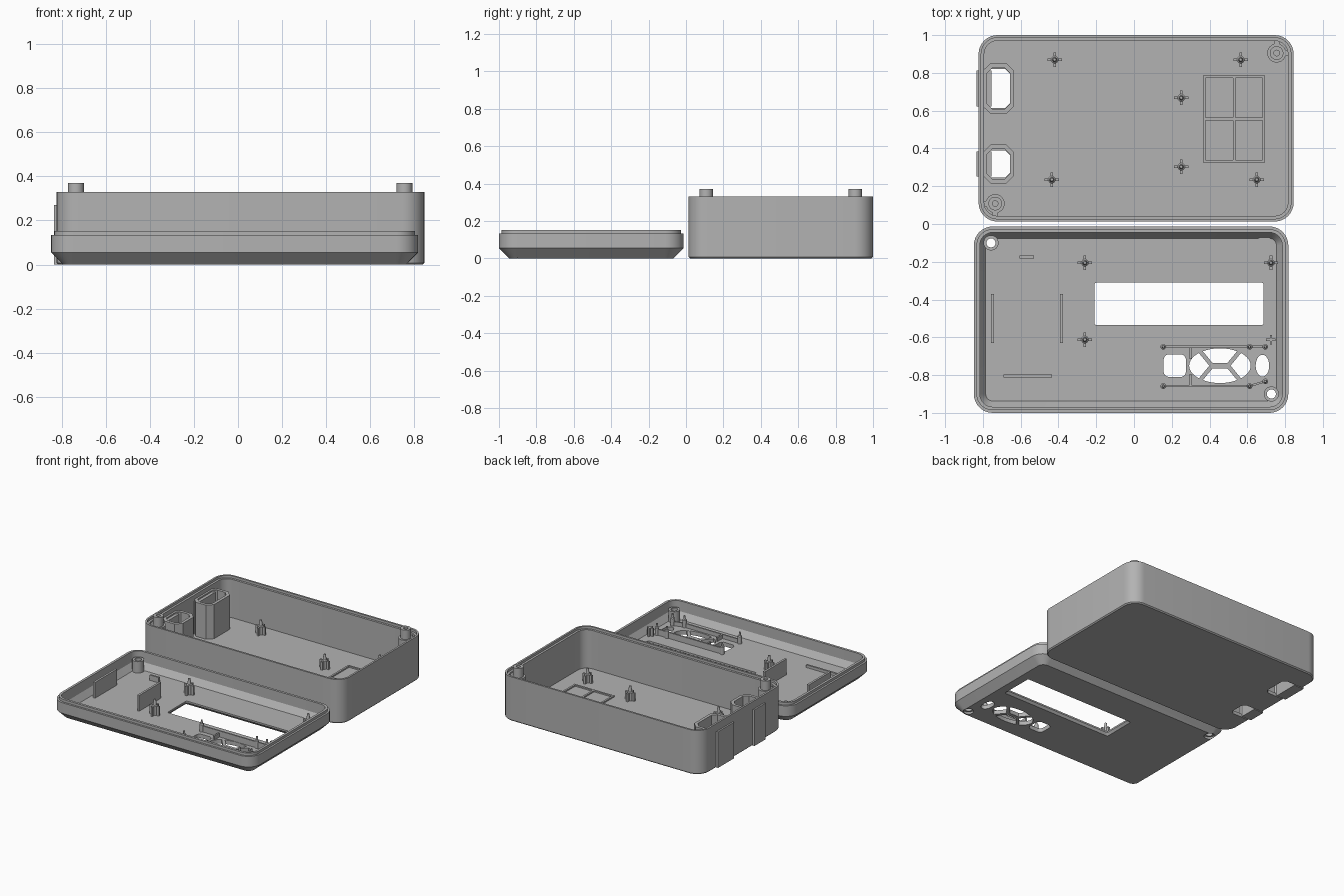
import bpy, bmesh
from math import sin, cos, pi, atan2, hypot

old = bpy.data.objects.get("Cube")
if old:
    bpy.data.objects.remove(old, do_unlink=True)

GREY = (0.45, 0.45, 0.45, 1)
mat = bpy.data.materials.new("plastic_grey")
mat.use_nodes = True
mat.diffuse_color = GREY
mat.node_tree.nodes["Principled BSDF"].inputs["Base Color"].default_value = GREY


# ---------- helpers ----------
def rrect(x0, x1, y0, y1, r, z, seg=8):
    """Rounded rectangle loop at height z."""
    pts = []
    corners = [(x1 - r, y1 - r), (x0 + r, y1 - r), (x0 + r, y0 + r), (x1 - r, y0 + r)]
    for k, (cx, cy) in enumerate(corners):
        for i in range(seg + 1):
            a = pi / 2 * (k + i / seg)
            pts.append((cx + r * cos(a), cy + r * sin(a), z))
    return pts


def ellipse(cx, cy, rx, ry, z, n=24):
    return [(cx + rx * cos(2 * pi * i / n), cy + ry * sin(2 * pi * i / n), z) for i in range(n)]


def loft(name, loops, closed=False):
    """Skin matching loops; cap both ends, or join last to first."""
    bm = bmesh.new()
    rings = [[bm.verts.new(p) for p in lp] for lp in loops]
    pairs = list(zip(rings, rings[1:]))
    if closed:
        pairs.append((rings[-1], rings[0]))
    else:
        bm.faces.new(rings[0])
        bm.faces.new(rings[-1])
    n = len(rings[0])
    for a, b in pairs:
        for i in range(n):
            j = (i + 1) % n
            bm.faces.new((a[i], a[j], b[j], b[i]))
    bmesh.ops.recalc_face_normals(bm, faces=bm.faces)
    me = bpy.data.meshes.new(name)
    bm.to_mesh(me)
    bm.free()
    me.materials.append(mat)
    ob = bpy.data.objects.new(name, me)
    bpy.context.collection.objects.link(ob)
    return ob


def box(name, x0, x1, y0, y1, z0, z1):
    return loft(name, [[(x0, y0, z), (x1, y0, z), (x1, y1, z), (x0, y1, z)] for z in (z0, z1)])


def bar(name, a, b, w, z0, z1):
    """Upright wall of width w from point a to point b."""
    ob = box(name, 0, hypot(b[0] - a[0], b[1] - a[1]), -w / 2, w / 2, z0, z1)
    ob.location = (a[0], a[1], 0)
    ob.rotation_euler.z = atan2(b[1] - a[1], b[0] - a[0])
    return ob


def cyl(name, x, y, r, z0, z1, n=24):
    return loft(name, [ellipse(x, y, r, r, z, n) for z in (z0, z1)])


def tray(name, x0, x1, y0, y1, r, profile):
    return loft(name, [rrect(x0 + d, x1 - d, y0 + d, y1 - d, max(r - d, 0.02), z) for d, z in profile])


def cut(ob, cutters):
    bpy.context.view_layer.objects.active = ob
    for c in cutters:
        m = ob.modifiers.new("cut", "BOOLEAN")
        m.operation = "DIFFERENCE"
        m.solver = "EXACT"
        m.object = c
        bpy.ops.object.modifier_apply(modifier=m.name)
        bpy.data.objects.remove(c, do_unlink=True)


def standoff(name, x, y, z0, z1, tip):
    """Cross-ribbed support with a locating pin."""
    s, t = 0.038, 0.007
    box(name + "_rib_x", x - s, x + s, y - t, y + t, z0, z1)
    box(name + "_rib_y", x - t, x + t, y - s, y + s, z0, z1)
    loft(name + "_pin", [ellipse(x, y, r, r, z, 16) for r, z in
                         ((0.02, z0), (0.02, z1), (0.013, z1 + 0.005), (0.008, tip))])


# ---------- deep base tray ----------
FLOOR = 0.025
base = tray("base_tray", -0.823, 0.845, 0.013, 1.0, 0.1,
            [(0.008, 0), (0, 0.008), (0, 0.33), (0.014, 0.33), (0.014, 0.312),
             (0.03, 0.312), (0.03, FLOOR)])
wells = {"large": (0.585, 0.85), "small": (0.215, 0.42)}
cutters = []
for a, b in wells.values():
    cutters.append(loft("well_cutter", [rrect(-0.9, -0.657, a + 0.03, b - 0.03, 0.025, z, 1)
                                        for z in (-0.01, 0.27)]))
cut(base, cutters)

# cable wells: chamfered sleeve inside, cover plate outside
for size, (a, b) in wells.items():
    loft(size + "_well_sleeve",
         [rrect(-0.80 + d, -0.635 - d, a + d, b - d, 0.04 - d / 2, z, 1)
          for d, z in ((0, 0.015), (0, 0.28), (0.022, 0.28), (0.022, 0.015))], closed=True)
    box(size + "_well_plate", -0.835, -0.755, a + 0.037, b - 0.037, 0.0, 0.27)

# corner screw posts
for side, x, y in (("left", 0.755, 0.905), ("right", -0.735, 0.108)):
    loft(side + "_screw_post", [ellipse(x, y, r, r, z) for r, z in
                                ((0.036, 0.02), (0.036, 0.37), (0.015, 0.37), (0.015, 0.2))])
    cyl(side + "_post_collar", x, y, 0.05, 0.02, 0.3)
    sx = 1 if x > 0 else -1
    bar(side + "_post_web_x", (x, y), (x + sx * 0.075, y), 0.03, 0.02, 0.3)
    bar(side + "_post_web_y", (x, y), (x, y + sx * 0.075), 0.03, 0.02, 0.3)

# board standoffs
for i, (x, y) in enumerate([(-0.42, 0.87), (0.565, 0.87), (0.25, 0.668),
                            (0.25, 0.303), (-0.435, 0.235), (0.65, 0.235)]):
    standoff(f"base_standoff_{i + 1}", x, y, 0.02, 0.085, 0.13)

# floor grid frame
for i, x in enumerate((0.371, 0.53, 0.687)):
    box(f"grid_upright_{i + 1}", x - 0.007, x + 0.007, 0.325, 0.787, 0.02, 0.035)
for i, y in enumerate((0.332, 0.556, 0.78)):
    box(f"grid_cross_{i + 1}", 0.364, 0.694, y - 0.007, y + 0.007, 0.02, 0.0345)

# ---------- shallow lid ----------
lid = tray("lid_tray", -0.848, 0.817, -1.0, -0.013, 0.1,
           [(0.055, 0), (0, 0.055), (0, 0.134), (0.014, 0.134), (0.014, 0.153),
            (0.032, 0.153), (0.032, 0.075), (0.063, 0.03)])
screws = [(-0.757, -0.1), (0.727, -0.9)]
KY = -0.75
cutters = [
    loft("window_cutter", [rrect(-0.21 - d, 0.686 + d, -0.536 - d, -0.31 + d, 0.012, z, 3)
                           for d, z in ((0.015, -0.01), (0.012, 0), (0, 0.018), (0, 0.06))]),
    loft("square_key_cutter", [rrect(0.157, 0.275, KY - 0.06, KY + 0.06, 0.03, z)
                               for z in (-0.01, 0.06)]),
    loft("pad_cutter", [ellipse(0.455, KY, 0.163, 0.092, z, 40) for z in (-0.01, 0.06)]),
    loft("oval_key_cutter", [ellipse(0.68, KY, 0.036, 0.058, z) for z in (-0.01, 0.06)])]
for x, y in screws:
    cutters.append(loft("screw_cutter", [ellipse(x, y, r, r, z) for r, z in
                                         ((0.036, -0.01), (0.036, 0.015), (0.024, 0.016), (0.024, 0.08))]))
cut(lid, cutters)

# spokes dividing the oval key pad
bar("pad_hub", (0.41, KY), (0.50, KY), 0.028, 0, 0.03)
for sx in (-1, 1):
    for sy in (-1, 1):
        bar("pad_spoke", (0.455 + sx * 0.042, KY), (0.455 + sx * 0.112, KY + sy * 0.085), 0.022, 0, 0.0295)

# screw bosses and round pad
for x, y in screws:
    loft("lid_screw_boss", [ellipse(x, y, r, r, z) for r, z in
                            ((0.04, 0.02), (0.04, 0.115), (0.024, 0.115), (0.024, 0.02))], closed=True)
cyl("lid_round_pad", 0.69, -0.105, 0.042, 0.02, 0.036)

# display standoffs
for i, (x, y) in enumerate([(-0.26, -0.205), (-0.26, -0.612), (0.725, -0.205)]):
    standoff(f"lid_standoff_{i + 1}", x, y, 0.025, 0.1, 0.145)
box("small_rib_x", 0.70, 0.75, -0.619, -0.607, 0.025, 0.09)
box("small_rib_y", 0.719, 0.731, -0.638, -0.588, 0.025, 0.09)

# battery holder walls
for i, x in enumerate((-0.75, -0.385)):
    box(f"holder_wall_{i + 1}", x - 0.008, x + 0.008, -0.63, -0.37, 0.025, 0.148)
box("holder_front_rib", -0.69, -0.435, -0.812, -0.798, 0.025, 0.05)
box("holder_back_rib", -0.605, -0.53, -0.182, -0.168, 0.025, 0.07)

# keypad rails and pins
TOP, LOW = KY + 0.1, KY - 0.108
rails = [((0.155, TOP), (0.695, TOP)), ((0.155, LOW), (0.612, LOW)),
         ((0.612, LOW), (0.695, LOW + 0.025)),
         ((0.3, TOP), (0.3, TOP - 0.065)), ((0.3, LOW), (0.3, LOW + 0.065))]
for i, (a, b) in enumerate(rails):
    bar(f"keypad_rail_{i + 1}", a, b, 0.011, 0.025, 0.075 if i == 0 else 0.06)
for x, y in [(0.155, TOP), (0.612, TOP), (0.695, TOP),
             (0.155, LOW), (0.612, LOW), (0.695, LOW + 0.025)]:
    loft("keypad_pin", [ellipse(x, y, r, r, z, 14) for r, z in
                        ((0.015, 0.025), (0.015, 0.085), (0.008, 0.09), (0.006, 0.115))])

# smooth the curved sides, keep the edges crisp
bpy.ops.object.select_all(action="DESELECT")
for ob in bpy.context.collection.objects:
    if ob.type == "MESH" and mat.name in ob.data.materials:
        ob.select_set(True)
bpy.context.view_layer.objects.active = base
bpy.ops.object.shade_smooth_by_angle(angle=pi / 6)
